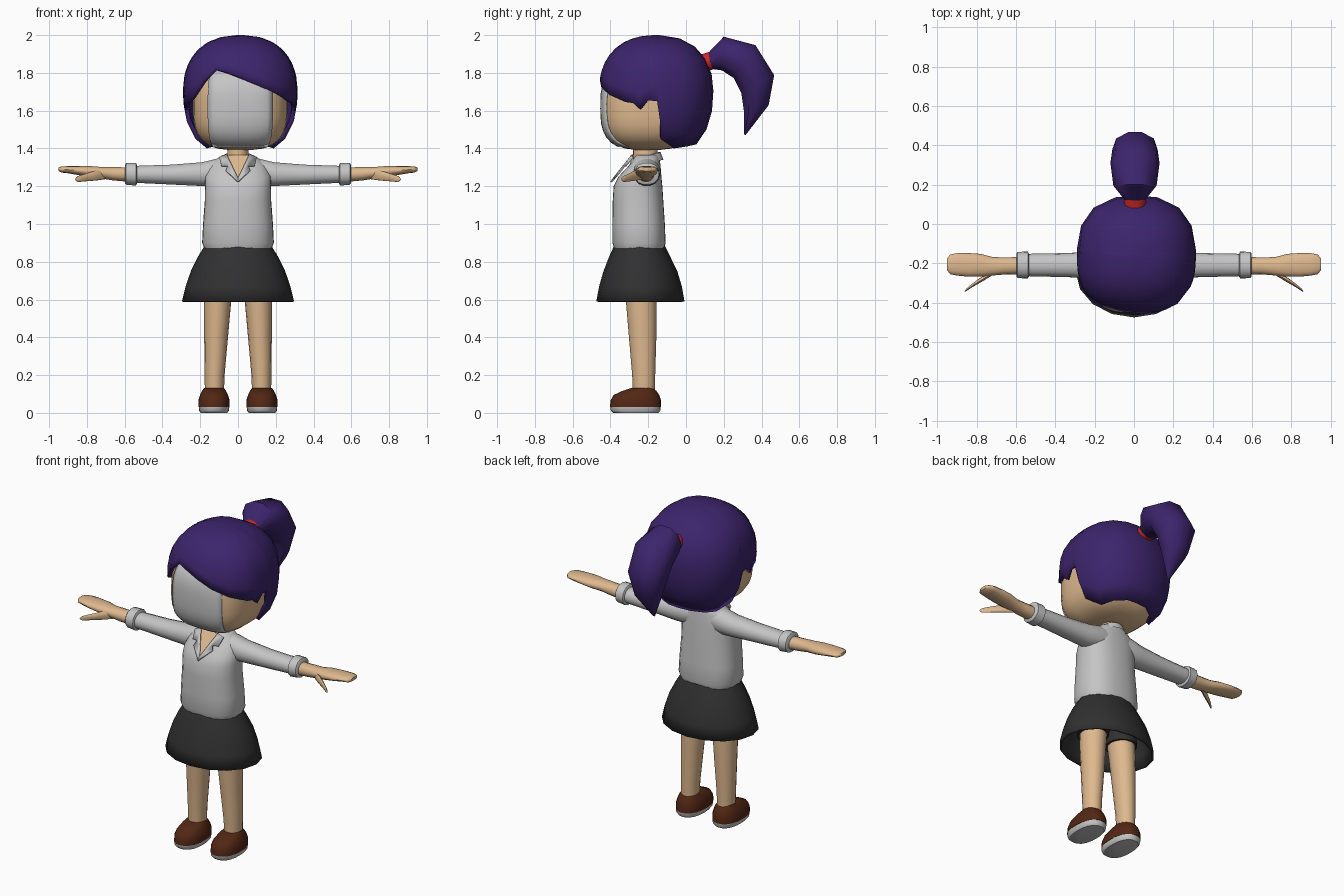
import bpy
import bmesh
from math import sin, cos, asin, radians, pi
from mathutils import Vector

cube = bpy.data.objects.get("Cube")
if cube:
    bpy.data.objects.remove(cube, do_unlink=True)


def material(name, *rgb):
    m = bpy.data.materials.new(name)
    m.use_nodes = True
    m.diffuse_color = (*rgb, 1)
    m.node_tree.nodes["Principled BSDF"].inputs["Base Color"].default_value = (*rgb, 1)
    return m


skin = material("skin", 0.73, 0.48, 0.27)
pale = material("pale_grey", 0.56, 0.56, 0.56)
black = material("soft_black", 0.03, 0.03, 0.03)
purple = material("purple_hair", 0.045, 0.018, 0.15)
red = material("red_tie", 0.6, 0.02, 0.02)
brown = material("brown_leather", 0.085, 0.02, 0.007)
parts = []


def finish(name, bm, mat, thickness=0):
    bmesh.ops.recalc_face_normals(bm, faces=bm.faces)
    mesh = bpy.data.meshes.new(name)
    bm.to_mesh(mesh)
    bm.free()
    mesh.materials.append(mat)
    ob = bpy.data.objects.new(name, mesh)
    bpy.context.collection.objects.link(ob)
    if thickness:
        mod = ob.modifiers.new("thickness", "SOLIDIFY")
        mod.thickness = thickness
        mod.offset = -1
    parts.append(ob)
    return ob


def loft(name, rings, mat, start=True, end=True, closed=True, thickness=0):
    """Skin a list of equal point rings, with optional end caps."""
    bm = bmesh.new()
    rows = [[bm.verts.new(p) for p in r] for r in rings]
    n = len(rows[0])
    for a, b in zip(rows, rows[1:]):
        for i in range(n if closed else n - 1):
            j = (i + 1) % n
            bm.faces.new((a[i], a[j], b[j], b[i]))
    if start:
        bm.faces.new(rows[0])
    if end:
        bm.faces.new(rows[-1])
    return finish(name, bm, mat, thickness)


def ring(c, u, v, n=16, p=2):
    """Superellipse around c with half axes u and v."""
    pts = []
    for i in range(n):
        a = 2 * pi * i / n
        k = (abs(cos(a)) ** p + abs(sin(a)) ** p) ** (-1 / p)
        pts.append(Vector(c) + Vector(u) * k * cos(a) + Vector(v) * k * sin(a))
    return pts


def zring(z, x, y0, y1, rx, n=20, p=2):
    return ring((x, (y0 + y1) / 2, z), (rx, 0, 0), (0, (y1 - y0) / 2, 0), n, p)


def xring(x, y0, y1, z0, z1, n=14, p=2.2):
    return ring((x, (y0 + y1) / 2, (z0 + z1) / 2), (0, (y1 - y0) / 2, 0), (0, 0, (z1 - z0) / 2), n, p)


def shrink(v, p):
    return (1 - abs(v) ** p) ** (1 / p)


# Head
HEAD = Vector((0.012, -0.2, 1.62))
R, RZ, P = 0.25, 0.23, 3
rings = []
for i in range(15):
    v = sin(radians(-86 + 172 * i / 14))
    s = shrink(v, P) * R
    rings.append(ring(HEAD + Vector((0, 0, RZ * v)), (s, 0, 0), (0, s, 0), 32, P))
loft("head", rings, skin)

# Blank face plate hugging the front of the head
rows = []
for i in range(13):
    v = sin(radians(-65 + 125 * i / 12))
    s = shrink(v, P)
    row = []
    for j in range(13):
        x = 0.17 * s ** 0.4 * (j / 6 - 1)
        y = -R * (s ** P - abs(x / R) ** P) ** (1 / P)
        row.append(HEAD + Vector((x, y, RZ * v)) * 1.016)
    rows.append(row)
loft("face_plate", rows, pale, False, False, closed=False, thickness=0.008)

# Hair cap: lower edge height by compass angle from the front
side = [(60, 1.645), (67, 1.64), (74, 1.605), (82, 1.655), (91, 1.65), (94, 1.55),
        (96, 1.45), (118, 1.4), (138, 1.41), (160, 1.42)]
fringe = [(-50, 1.68), (-37, 1.76), (-26, 1.82), (-12, 1.8), (5, 1.765), (22, 1.725), (40, 1.685)]
edge = [(-a, z) for a, z in reversed(side)] + fringe + side + [(180, 1.42)]
rings = []
ROWS = 8
for i in range(ROWS + 1):
    row = []
    for angle, z in edge:
        a = radians(angle)
        low = (z - 1.7) / (0.3 if z > 1.7 else 0.36)
        t = asin(low)
        v = sin(t + (radians(87.5) - t) * i / ROWS)
        k = shrink(v, 2.3) * (abs(sin(a)) ** 2.5 + abs(cos(a)) ** 2.5) ** (-1 / 2.5)
        row.append((0.012 + 0.303 * k * sin(a), -0.158 - 0.303 * k * cos(a),
                    1.7 + v * (0.3 if v > 0 else 0.36)))
    rings.append(row)
loft("hair_cap", rings, purple, start=False, thickness=0.022)


# Ponytail and its tie, lofted between upper and lower outline points
def tail_ring(y0, z0, y1, z1, w):
    c = (0.005, (y0 + y1) / 2, (z0 + z1) / 2)
    return ring(c, (w, 0, 0), (0, (y0 - y1) / 2, (z0 - z1) / 2), 10, 2.2)


tail = [(0.11, 1.9, 0.13, 1.82, 0.05), (0.2, 1.995, 0.19, 1.81, 0.11),
        (0.37, 1.95, 0.25, 1.77, 0.125), (0.47, 1.79, 0.29, 1.69, 0.115),
        (0.44, 1.63, 0.305, 1.59, 0.075), (0.315, 1.47, 0.308, 1.475, 0.008)]
loft("ponytail", [tail_ring(*t) for t in tail], purple)
loft("hair_tie", [tail_ring(0.05, 1.89, 0.07, 1.8, 0.055),
                  tail_ring(0.12, 1.912, 0.142, 1.815, 0.055)], red)

# Neck, shirt body and collar
loft("neck", [zring(1.28, 0, -0.28, -0.15, 0.06), zring(1.43, 0, -0.28, -0.15, 0.055)], skin)
body = [(0.87, -0.38, -0.115, 0.178), (0.9, -0.39, -0.108, 0.19), (1.0, -0.39, -0.112, 0.185),
        (1.12, -0.388, -0.12, 0.176), (1.2, -0.383, -0.125, 0.175), (1.25, -0.358, -0.13, 0.175),
        (1.31, -0.302, -0.135, 0.155), (1.345, -0.28, -0.14, 0.115), (1.365, -0.265, -0.145, 0.08)]
loft("shirt_body", [zring(z, 0, a, b, w, 24, 2.5) for z, a, b, w in body], pale)
collar = []
for z, r in ((1.32, 0.092), (1.36, 0.078), (1.36, 0.064)):
    collar.append(ring((0, -0.212, z), (r, 0, 0), (0, r, 0.02), 20))
loft("collar_band", collar, pale, False, False)


def chest_plate(name, outline, lift, mat, thickness):
    bm = bmesh.new()
    bm.faces.new([bm.verts.new((x, -0.383 - lift + 0.75 * (z - 1.235) + 1.5 * x * x, z))
                  for x, z in outline])
    return finish(name, bm, mat, thickness)


chest_plate("open_neckline", [(0, 1.235), (0.057, 1.365), (-0.057, 1.365)], 0, skin, 0)
lapel = [(0, 1.225), (0.065, 1.285), (0.055, 1.31), (0.088, 1.31), (0.1, 1.355), (0.06, 1.37), (0, 1.245)]

# Skirt
skirt = [(0.88, -0.383, -0.11, 0.18), (0.82, -0.41, -0.08, 0.216), (0.75, -0.437, -0.046, 0.25),
         (0.67, -0.46, -0.022, 0.277), (0.59, -0.475, -0.008, 0.297)]
loft("skirt", [zring(z, 0, a, b, w, 16) for z, a, b, w in skirt], black, True, False, thickness=0.012)

# Paired parts
for name, s in (("left", 1), ("right", -1)):
    chest_plate(name + "_lapel", [(s * x, z) for x, z in lapel], 0.01, pale, 0.01)

    sleeve = [(0.06, -0.27, -0.14, 1.21, 1.35), (0.12, -0.28, -0.135, 1.2, 1.345),
              (0.19, -0.275, -0.14, 1.2, 1.328), (0.35, -0.27, -0.148, 1.208, 1.315),
              (0.56, -0.265, -0.152, 1.218, 1.308)]
    loft(name + "_sleeve", [xring(s * x, *r) for x, *r in sleeve], pale)
    cuff = [(0.535, -0.268, -0.15, 1.212, 1.315), (0.54, -0.277, -0.14, 1.202, 1.325),
            (0.592, -0.275, -0.142, 1.207, 1.325), (0.598, -0.268, -0.15, 1.215, 1.315)]
    loft(name + "_cuff", [xring(s * x, *r) for x, *r in cuff], pale)
    hand = [(0.57, -0.255, -0.168, 1.222, 1.3), (0.66, -0.257, -0.17, 1.23, 1.302),
            (0.72, -0.262, -0.168, 1.24, 1.302), (0.78, -0.268, -0.152, 1.248, 1.307),
            (0.84, -0.268, -0.148, 1.258, 1.308), (0.9, -0.262, -0.148, 1.268, 1.307),
            (0.935, -0.255, -0.155, 1.272, 1.305), (0.95, -0.235, -0.175, 1.28, 1.3)]
    loft(name + "_forearm_and_hand", [xring(s * x, *r) for x, *r in hand], skin)
    thumb = [(0.7, -0.235, 1.262, 0.025), (0.755, -0.268, 1.256, 0.027), (0.81, -0.303, 1.245, 0.02),
             (0.845, -0.328, 1.238, 0.016), (0.858, -0.336, 1.236, 0.007)]
    loft(name + "_thumb", [ring((s * x, y, z), (s * r * 0.6, -r * 0.9, 0), (0, 0, r), 10)
                           for x, y, z, r in thumb], skin)

    leg = [(0.09, 0.125, -0.28, -0.165, 0.05), (0.2, 0.124, -0.285, -0.163, 0.053),
           (0.4, 0.116, -0.302, -0.157, 0.063), (0.58, 0.109, -0.317, -0.155, 0.072),
           (0.72, 0.1, -0.325, -0.155, 0.08)]
    loft(name + "_leg", [zring(z, s * x, a, b, w, 16) for z, x, a, b, w in leg], skin)
    loft(name + "_shorts_leg", [zring(0.65, s * 0.104, -0.335, -0.145, 0.09),
                                zring(0.86, s * 0.09, -0.345, -0.135, 0.088)], black)

    sole = [(0, -0.385, -0.145, 0.07), (0.012, -0.398, -0.136, 0.079), (0.032, -0.4, -0.134, 0.081)]
    loft(name + "_sole", [zring(z, s * 0.127, a, b, w, 20, 2.4) for z, a, b, w in sole], pale)
    shoe = [(0.031, -0.402, -0.132, 0.083), (0.065, -0.4, -0.132, 0.083), (0.095, -0.383, -0.142, 0.074),
            (0.117, -0.335, -0.157, 0.063), (0.132, -0.29, -0.175, 0.052)]
    loft(name + "_shoe", [zring(z, s * 0.127, a, b, w, 20, 2.3) for z, a, b, w in shoe], brown)

# Smooth shading with crisp edges
bpy.ops.object.select_all(action="DESELECT")
for ob in parts:
    ob.select_set(True)
bpy.context.view_layer.objects.active = parts[0]
bpy.ops.object.shade_smooth_by_angle(angle=radians(45))
